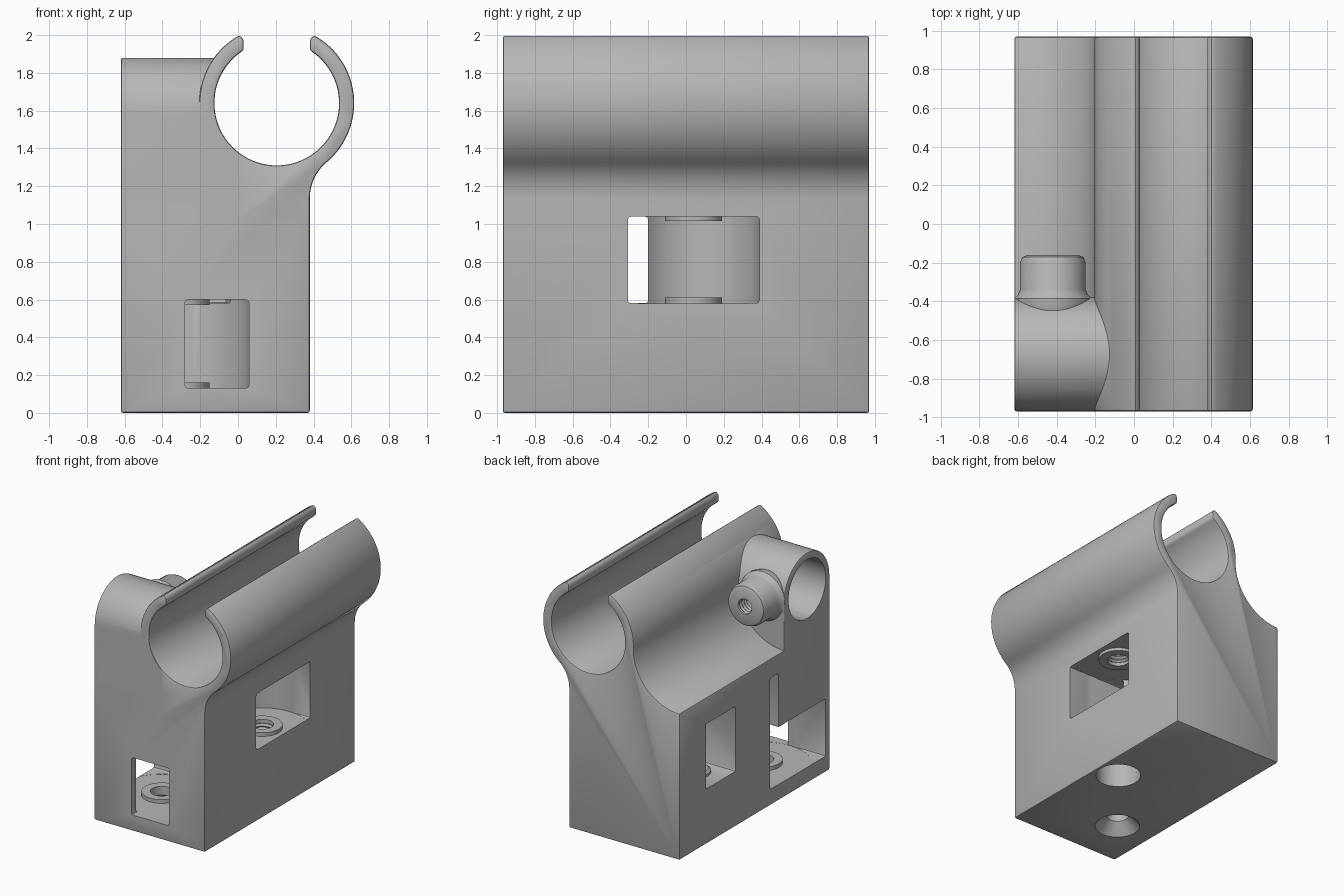
import bpy, bmesh
from math import radians, cos, sin, pi
from mathutils import Matrix, Vector

cube = bpy.data.objects.get("Cube")
if cube:
    bpy.data.objects.remove(cube, do_unlink=True)

grey = bpy.data.materials.new("plain grey")
grey.use_nodes = True
grey.diffuse_color = (0.47, 0.47, 0.47, 1)
grey.node_tree.nodes["Principled BSDF"].inputs["Base Color"].default_value = (0.47, 0.47, 0.47, 1)


def finish(name, bm):
    bmesh.ops.recalc_face_normals(bm, faces=bm.faces)
    mesh = bpy.data.meshes.new(name)
    bm.to_mesh(mesh)
    bm.free()
    mesh.materials.append(grey)
    ob = bpy.data.objects.new(name, mesh)
    bpy.context.collection.objects.link(ob)
    return ob


def activate(ob):
    bpy.ops.object.select_all(action='DESELECT')
    ob.select_set(True)
    bpy.context.view_layer.objects.active = ob


def bevel(ob, width, segments=2):
    mod = ob.modifiers.new("bevel", 'BEVEL')
    mod.width, mod.segments = width, segments
    mod.limit_method, mod.angle_limit = 'ANGLE', radians(35)
    activate(ob)
    bpy.ops.object.modifier_apply(modifier=mod.name)
    return ob


def combine(ob, other, operation='DIFFERENCE'):
    mod = ob.modifiers.new("combine", 'BOOLEAN')
    mod.operation, mod.object, mod.solver = operation, other, 'EXACT'
    activate(ob)
    bpy.ops.object.modifier_apply(modifier=mod.name)
    bpy.data.objects.remove(other, do_unlink=True)


def prism(name, points, shift):
    bm = bmesh.new()
    face = bm.faces.new([bm.verts.new(p) for p in points])
    ext = bmesh.ops.extrude_face_region(bm, geom=[face])
    verts = [g for g in ext["geom"] if isinstance(g, bmesh.types.BMVert)]
    bmesh.ops.translate(bm, vec=shift, verts=verts)
    return finish(name, bm)


def box(name, x, y, z):
    pts = [(x[0], y[0], z[0]), (x[1], y[0], z[0]), (x[1], y[1], z[0]), (x[0], y[1], z[0])]
    return prism(name, pts, (0, 0, z[1] - z[0]))


TURN = {'x': Matrix.Rotation(pi / 2, 4, 'Y'), 'y': Matrix.Rotation(-pi / 2, 4, 'X'), 'z': Matrix()}


def lathe(name, profile, at, axis='z', tube=False, n=64):
    """Revolve (radius, height) pairs around an axis through a point."""
    bm = bmesh.new()
    rings = [[bm.verts.new((r * cos(2 * pi * i / n), r * sin(2 * pi * i / n), h)) for i in range(n)]
             for r, h in profile]
    pairs = list(zip(rings, rings[1:]))
    if tube:
        pairs.append((rings[-1], rings[0]))
    else:
        bm.faces.new(rings[0])
        bm.faces.new(rings[-1])
    for a, b in pairs:
        for i in range(n):
            j = (i + 1) % n
            bm.faces.new((a[i], a[j], b[j], b[i]))
    bm.transform(Matrix.Translation(Vector(at)) @ TURN[axis])
    return finish(name, bm)


def thread(low, high, r, pitch=0.03):
    count = int((high - low) / pitch * 2)
    return [(r if i % 2 else r * 0.84, low + i * pitch / 2) for i in range(count + 1)]


def arc(cx, cz, r, start, end, n):
    return [(cx + r * cos(radians(start + (end - start) * i / n)),
             cz + r * sin(radians(start + (end - start) * i / n))) for i in range(n + 1)]


# Body with tube clip: one profile run from front to back
FRONT, BACK, SIDE = -0.97, 0.97, -0.62
CX, CZ = 0.205, 1.64
outline = [(SIDE, 0), (0.38, 0)]
outline += arc(0.63, 1.135, 0.25, 180, 130, 10)
outline += arc(CX, CZ, 0.41, -50, 61.4, 24)[1:]
outline += [(0.38, 1.975)]
outline += arc(CX, CZ, 0.33, 58, -238, 64)
outline += [(0.03, 1.975)]
outline += arc(CX, CZ, 0.41, 118.6, 182, 14)
outline += arc(SIDE, 1.61, 0.416, 2, -90, 20)[1:]
body = bevel(prism("body", [(x, FRONT, z) for x, z in outline], (0, BACK - FRONT, 0)), 0.012)

# Cross-bore boss beside the clip
BY, BZ, BR = -0.675, 1.585, 0.295
shape = [(FRONT, 1.0), (BY + BR, 1.0)] + arc(BY, BZ, BR, 0, 180, 32)
boss = bevel(prism("boss", [(SIDE, y, z) for y, z in shape], (0.62, 0, 0)), 0.012)
combine(boss, lathe("boss_trim", [(0.335, -1.2), (0.335, 0.2)], (CX, 0, CZ), 'y'))
combine(body, boss, 'UNION')

# Set-screw knob with flared root and rounded end
knob = [(0.17, -0.52), (0.2, -0.41), (0.2, -0.385), (0.18, -0.365), (0.17, -0.34),
        (0.17, -0.2), (0.158, -0.172), (0.13, -0.16)]
combine(body, lathe("knob", knob, (-0.42, 0, BZ), 'y'), 'UNION')
combine(body, lathe("bore", [(0.24, -0.8), (0.24, -0.23)], (0, BY, BZ), 'x'))
combine(body, lathe("set_screw_hole", thread(-0.56, -0.12, 0.065), (-0.42, 0, BZ), 'y', n=32))

# Pulley pockets: round chamber plus straight openings
AX, AY = -0.30, -0.555
combine(body, lathe("lower_chamber", [(0.36, 0.13), (0.36, 0.6)], (AX, AY, 0)))
for x, y in (((-0.8, AX), (AY - 0.358, AY + 0.358)), ((-0.28, 0.058), (-1.2, AY))):
    combine(body, bevel(box("lower_opening", x, y, (0.131, 0.599)), 0.015))

PX, PY = 0.19, 0.04
combine(body, lathe("upper_chamber", [(0.35, 0.58), (0.35, 1.04)], (PX, PY, 0)))
for x, y in (((PX, 0.6), (PY - 0.348, PY + 0.348)), ((-0.8, PX), (-0.308, -0.2))):
    combine(body, bevel(box("upper_opening", x, y, (0.581, 1.039)), 0.015))

# Side pocket near the back
combine(body, bevel(box("side_pocket", (-0.8, -0.2), (0.25, 0.63), (0.45, 0.98)), 0.015))

# Screw holes under and above each chamber
combine(body, lathe("countersink", [(0.18, -0.01), (0.17, 0), (0.085, 0.09), (0.085, 0.2)], (AX, AY, 0)))
combine(body, lathe("upper_access", [(0.17, -0.1), (0.17, 0.45)], (PX, PY, 0)))
for name, x, y, low, high in (("lower_thread", AX, AY, 0.59, 0.85), ("upper_thread", PX, PY, 1.03, 1.2),
                              ("upper_floor_thread", PX, PY, 0.44, 0.6)):
    combine(body, lathe(name, thread(low, high, 0.088), (x, y, 0), n=32))

# Raised washers on chamber floors and ceilings
parts = [body]
for name, x, y, low, high in (("lower_floor_washer", AX, AY, 0.125, 0.16),
                              ("lower_ceiling_washer", AX, AY, 0.57, 0.605),
                              ("upper_floor_washer", PX, PY, 0.575, 0.61),
                              ("upper_ceiling_washer", PX, PY, 1.015, 1.045)):
    ring = [(0.085, low), (0.15, low), (0.15, high), (0.085, high)]
    parts.append(lathe(name, ring, (x, y, 0), tube=True))
parts.append(lathe("pocket_button", [(0.12, 0.445), (0.12, 0.47), (0.1, 0.485)], (-0.38, 0.43, 0)))

for ob in parts:
    activate(ob)
    bpy.ops.object.shade_smooth_by_angle(angle=radians(35))
